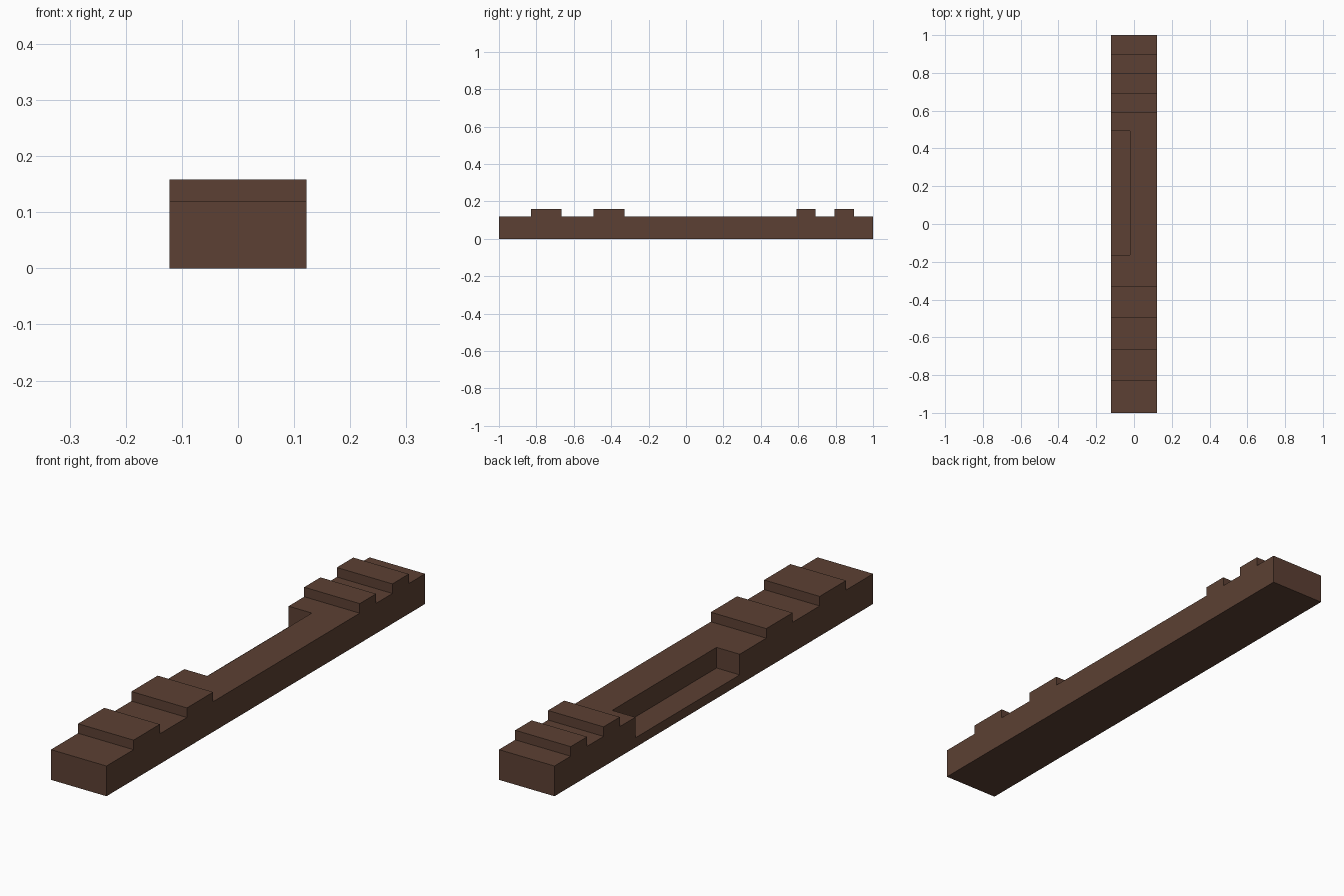
import bpy
import bmesh

if "Cube" in bpy.data.objects:
    bpy.data.objects.remove(bpy.data.objects["Cube"])

HALF_W = 0.122
BASE_H, RIDGE_H = 0.12, 0.158
RIDGES = [(-0.83, -0.665), (-0.495, -0.33), (0.59, 0.692), (0.795, 0.898)]

wood = bpy.data.materials.new("dark_brown")
wood.diffuse_color = (0.107, 0.051, 0.033, 1)
wood.use_nodes = True
wood.node_tree.nodes["Principled BSDF"].inputs["Base Color"].default_value = wood.diffuse_color


def extrude_profile(name, profile, x0, x1):
    """Extrude a (y, z) outline along x."""
    bm = bmesh.new()
    face = bm.faces.new([bm.verts.new((x0, y, z)) for y, z in profile])
    new = bmesh.ops.extrude_face_region(bm, geom=[face])["geom"]
    verts = [g for g in new if isinstance(g, bmesh.types.BMVert)]
    bmesh.ops.translate(bm, verts=verts, vec=(x1 - x0, 0, 0))
    bmesh.ops.recalc_face_normals(bm, faces=bm.faces)
    mesh = bpy.data.meshes.new(name)
    bm.to_mesh(mesh)
    bm.free()
    mesh.materials.append(wood)
    obj = bpy.data.objects.new(name, mesh)
    bpy.context.collection.objects.link(obj)
    return obj


# Bar with stepped cross ridges along its top
outline = [(1, BASE_H), (1, 0), (-1, 0), (-1, BASE_H)]
for y0, y1 in RIDGES:
    outline += [(y0, BASE_H), (y0, RIDGE_H), (y1, RIDGE_H), (y1, BASE_H)]
bar = extrude_profile("ridged_bar", outline, -HALF_W, HALF_W)

# Rectangular notch in the left top edge
y0, y1, z0, z1 = -0.163, 0.492, 0.038, 0.3
cutter = extrude_profile("notch_cutter", [(y0, z0), (y1, z0), (y1, z1), (y0, z1)], -0.3, -0.02)
cut = bar.modifiers.new("notch", "BOOLEAN")
cut.operation = "DIFFERENCE"
cut.solver = "EXACT"
cut.object = cutter
bpy.context.view_layer.objects.active = bar
bar.select_set(True)
bpy.ops.object.modifier_apply(modifier=cut.name)
bpy.data.objects.remove(cutter)
